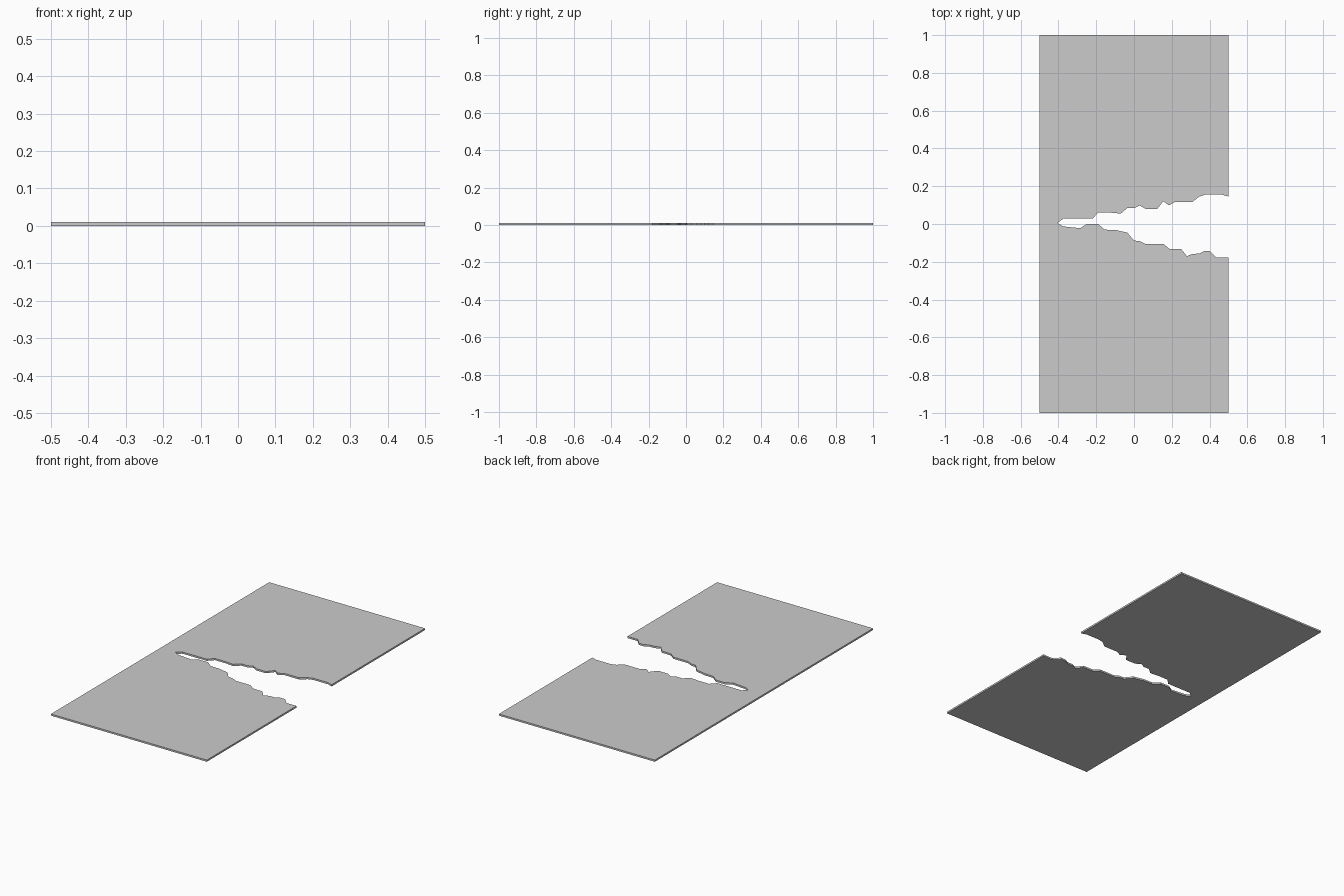
import bpy, bmesh

W, L, T = 0.5, 1.0, 0.01   # half width, half length, thickness

# Ragged edges of the tear, from its tip out to the open side
tip = (-0.405, 0.005)
upper_edge = [(-0.375, 0.028), (-0.22, 0.028), (-0.19, 0.06), (-0.125, 0.06),
              (-0.07, 0.055), (-0.035, 0.085), (0.0, 0.084), (0.03, 0.098),
              (0.062, 0.08), (0.123, 0.08), (0.155, 0.12), (0.185, 0.099),
              (0.218, 0.117), (0.31, 0.117), (0.345, 0.145), (0.375, 0.155),
              (0.468, 0.155), (W, 0.145)]
lower_edge = [(-0.375, -0.013), (-0.285, -0.022), (-0.25, 0.0), (-0.19, 0.0),
              (-0.155, -0.03), (-0.095, -0.032), (-0.035, -0.046), (0.0, -0.088),
              (0.03, -0.09), (0.06, -0.105), (0.155, -0.105), (0.187, -0.131),
              (0.25, -0.133), (0.28, -0.17), (0.31, -0.158), (0.345, -0.157),
              (0.372, -0.143), (0.402, -0.143), (0.435, -0.178), (W, -0.178)]

# Sheet outline, counter-clockwise
outline = ([(-W, -L), (W, -L)] + lower_edge[::-1] + [tip] + upper_edge
           + [(W, L), (-W, L)])

# Fill the outline and raise it to the sheet thickness
bm = bmesh.new()
face = bm.faces.new([bm.verts.new((x, y, 0)) for x, y in outline])
top = bmesh.ops.extrude_face_region(bm, geom=[face], use_keep_orig=True)
bmesh.ops.translate(bm, vec=(0, 0, T),
                    verts=[g for g in top["geom"] if isinstance(g, bmesh.types.BMVert)])
bmesh.ops.recalc_face_normals(bm, faces=bm.faces)
bmesh.ops.triangulate(bm, faces=[f for f in bm.faces if len(f.verts) > 4])

mesh = bpy.data.meshes.new("torn_sheet")
bm.to_mesh(mesh)
bm.free()
sheet = bpy.data.objects.new("torn_sheet", mesh)
bpy.context.collection.objects.link(sheet)
